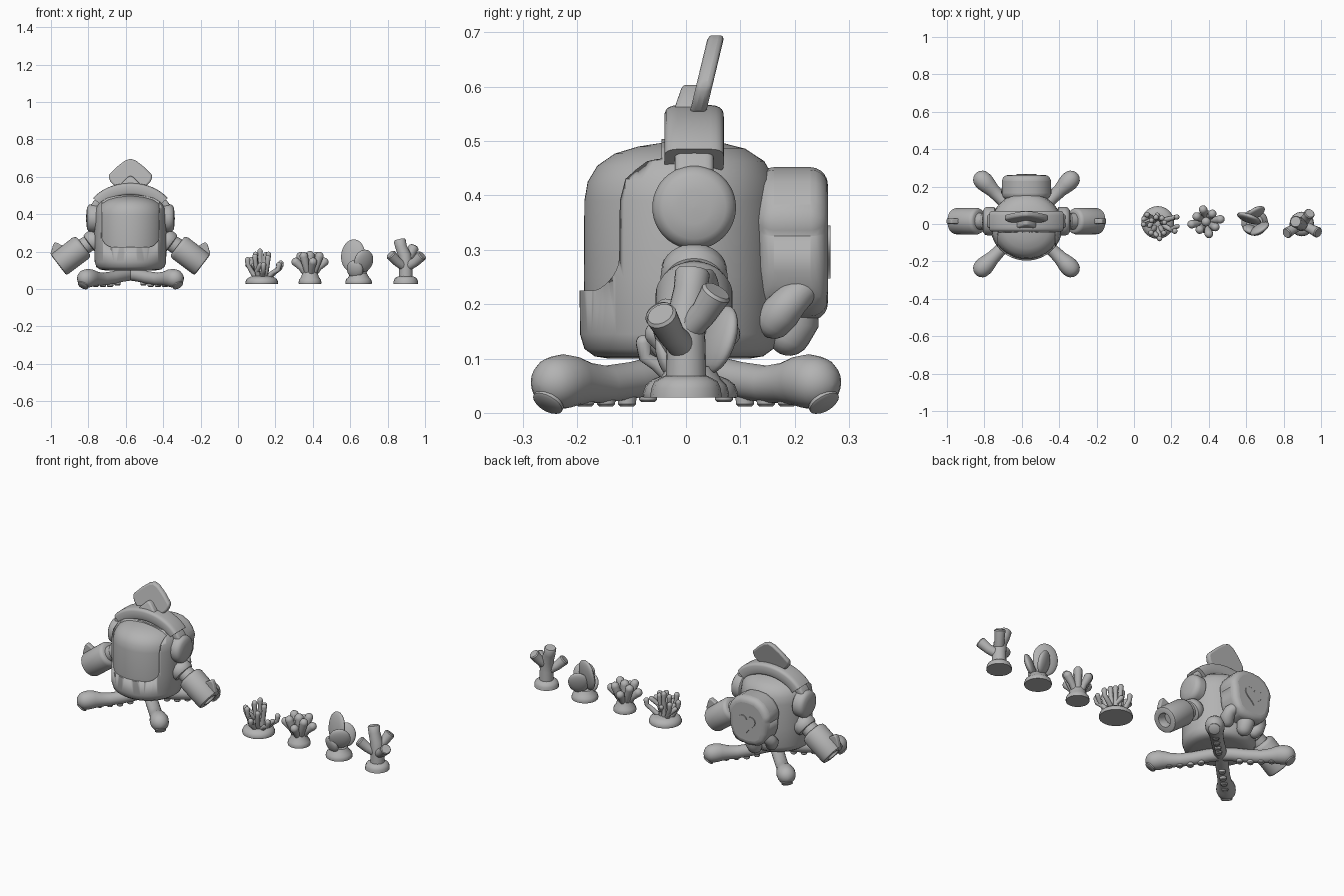
import bpy, bmesh, math, random
from mathutils import Vector, Matrix

if "Cube" in bpy.data.objects:
    bpy.data.objects.remove(bpy.data.objects["Cube"])

random.seed(4)
GREY = bpy.data.materials.new("plain_grey")
GREY.diffuse_color = (0.45, 0.45, 0.45, 1)
GREY.use_nodes = True
GREY.node_tree.nodes["Principled BSDF"].inputs["Base Color"].default_value = GREY.diffuse_color
CX = -0.575          # robot centre in x
AY = 0.015           # depth of ears, arms and headband


def finish(name, bm, bevel=0.0, segs=3):
    bmesh.ops.recalc_face_normals(bm, faces=bm.faces)
    me = bpy.data.meshes.new(name)
    bm.to_mesh(me)
    bm.free()
    me.materials.append(GREY)
    ob = bpy.data.objects.new(name, me)
    bpy.context.collection.objects.link(ob)
    bpy.ops.object.select_all(action='DESELECT')
    bpy.context.view_layer.objects.active = ob
    ob.select_set(True)
    bpy.ops.object.shade_smooth_by_angle(angle=math.radians(40))
    if bevel:
        m = ob.modifiers.new("bevel", 'BEVEL')
        m.width, m.segments, m.limit_method = bevel, segs, 'ANGLE'
    return ob


def skin(name, rings):
    """Join equal rings of points into a closed tube."""
    bm = bmesh.new()
    vs = [[bm.verts.new(p) for p in r] for r in rings]
    n = len(vs[0])
    for a, b in zip(vs, vs[1:]):
        for i in range(n):
            bm.faces.new((a[i], a[(i + 1) % n], b[(i + 1) % n], b[i]))
    bm.faces.new(vs[0])
    bm.faces.new(vs[-1])
    return finish(name, bm)


def lathe(name, prof, base=(0, 0, 0), axis=(0, 0, 1), sx=1.0, n=32):
    """Turn (distance, radius) pairs around an axis."""
    q = Vector(axis).to_track_quat('Z', 'Y').to_matrix()
    rings = []
    for d, r in prof:
        r = max(r, 0.0005)
        rings.append([Vector(base) + q @ Vector((sx * r * math.cos(t), r * math.sin(t), d))
                      for t in [2 * math.pi * i / n for i in range(n)]])
    return skin(name, rings)


def tube(name, pts, n=16, flat=False):
    """Sweep circles along (x, y, z, radius) points, with domed or flat far end."""
    P = [Vector(p[:3]) for p in pts]
    R = [p[3] for p in pts]
    T = [(P[min(i + 1, len(P) - 1)] - P[max(i - 1, 0)]).normalized() for i in range(len(P))]
    q = T[0].to_track_quat('Z', 'Y')
    rings = []
    for i, t in enumerate(T):
        q = (q @ Vector((0, 0, 1))).rotation_difference(t) @ q

        def ring(off, r):
            c = P[i] + t * off
            rings.append([c + q @ Vector((r * math.cos(a), r * math.sin(a), 0))
                          for a in [2 * math.pi * k / n for k in range(n)]])
        dome = [0.35, 0.7, 1.05, 1.35, 1.55]
        if i == 0 and not flat:
            for a in reversed(dome):
                ring(-R[i] * math.sin(a), R[i] * math.cos(a))
        ring(0, R[i])
        if i == len(P) - 1:
            if flat:
                ring(R[i] * 0.2, R[i] * 0.85)
            else:
                for a in dome:
                    ring(R[i] * math.sin(a), R[i] * math.cos(a))
    return skin(name, rings)


def plate(name, outline, y0, y1, bevel=0.0, lean=0.0, segs=3):
    """Extrude an (x, z) outline along y, leaning back with height."""
    bm = bmesh.new()
    z0 = min(z for x, z in outline)
    f, b = [[bm.verts.new((x, y + lean * (z - z0), z)) for x, z in outline] for y in (y0, y1)]
    bm.faces.new(f)
    bm.faces.new(b)
    for i in range(len(f)):
        j = (i + 1) % len(f)
        bm.faces.new((f[i], f[j], b[j], b[i]))
    return finish(name, bm, bevel, segs)


def mirrored(half):
    return half + [(-x, z) for x, z in reversed(half) if x > 0.0001]


def shift(pts):
    return [(x + CX, z) for x, z in pts]


# inner body with visor surface, and outer shell with visor opening
body = [(.108, 0), (.108, .13), (.112, .15), (.125, .166), (.15, .173), (.25, .175), (.39, .174),
        (.425, .168), (.455, .150), (.477, .118), (.49, .075), (.497, .03), (.498, 0)]
lathe("visor_body", body, (CX, -.013, 0), sx=1.05, n=64)
shell_prof = [(.100, 0), (.100, .13), (.104, .155), (.118, .174), (.145, .182), (.25, .183), (.39, .182),
              (.43, .176), (.463, .157), (.486, .122), (.498, .075), (.504, .03), (.505, 0)]
shell = lathe("body_shell", shell_prof, (CX, -.013, 0), sx=1.05, n=64)
corner = [(.095 + .058 * math.sin(a), .285 - .06 * math.cos(a))
          for a in [math.pi / 2 * i / 8 for i in range(9)]]
cutter = plate("visor_cutter", shift(mirrored(corner + [(.153, .60)])), -.4, -.045)
cutter.hide_render = True
cutter.display_type = 'WIRE'
cut = shell.modifiers.new("visor_opening", 'BOOLEAN')
cut.operation, cut.object, cut.solver = 'DIFFERENCE', cutter, 'EXACT'


# headband: narrow strap and thicker top pad
def arch(name, a0, a1, wide, thick):
    rings = []
    for k in range(33):
        t = math.radians(a0 + (a1 - a0) * k / 32)
        c = Vector((CX + .205 * math.cos(t), AY, .385 + .148 * math.sin(t)))
        out = Vector((math.cos(t) / .205, 0, math.sin(t) / .148)).normalized()
        ring = []
        for i in range(24):
            u = 2 * math.pi * i / 24
            cu, su = math.cos(u), math.sin(u)
            ring.append(c + out * thick * math.copysign(abs(cu) ** .45, cu)
                        + Vector((0, wide * math.copysign(abs(su) ** .45, su), 0)))
        rings.append(ring)
    skin(name, rings)


arch("headband_strap", -5, 185, .036, .022)
arch("headband_pad", 32, 148, .055, .034)

# crest fin and small spike on the headband
plate("crest_fin", shift(mirrored([(0, .697), (.03, .686), (.07, .655), (.113, .612), (.117, .600),
      (.108, .575), (.085, .550), (0, .545)])), .005, .035, .010, .24)
plate("crest_spike", shift(mirrored([(0, .606), (.015, .598), (.05, .563), (.055, .55)])),
      -.025, .02, .008, .35)

for s in (-1, 1):
    # ear discs
    lathe("ear_disc", [(.165, 0), (.165, .066), (.172, .075), (.205, .077), (.222, .072), (.232, .058),
                       (.236, .03), (.237, 0)], (CX, AY, .378), (s, 0, 0), n=48)
    # arm: shoulder ring, upper arm, hollow hand, claw
    ax = (s * .796, 0, -.606)
    lathe("shoulder_ring", [(-.04, 0), (-.04, .05), (-.025, .06), (0, .062), (.014, .056), (.018, .045),
                            (.018, 0)], (CX + s * .205, AY, .248), ax)
    tube("upper_arm", [(CX + s * .15, AY, .285, .042), (CX + s * .21, AY, .252, .044),
                       (CX + s * .28, AY, .208, .046)], 24)
    lathe("hand", [(0, 0), (0, .056), (.006, .066), (.02, .071), (.155, .070), (.165, .067), (.168, .060),
                   (.168, .038), (.155, .033), (.12, .033), (.12, 0)], (CX + s * .251, AY, .230), ax)
    plate("hand_claw", [(CX + s * x, z) for x, z in [(.345, .22), (.39, .246), (.404, .25), (.414, .235),
          (.428, .185), (.40, .175)]], AY - .014, AY + .014, .006)
    # hoses under the backpack
    tube("pack_hose", [(CX + s * .075, .225, .235, .026), (CX + s * .10, .195, .208, .032),
                       (CX + s * .10, .175, .185, .036), (CX + s * .09, .163, .170, .034)], 20)

# four legs with foot balls, pads and suckers
for sx in (-1, 1):
    for sy in (-1, 1):
        def at(d, z):
            return Vector((CX + sx * d * .7, sy * d * .7, z))
        leg = [(0, .078, .033), (.06, .073, .034), (.14, .060, .034), (.21, .053, .034), (.26, .055, .038),
               (.295, .058, .046), (.32, .058, .050), (.338, .056, .049)]
        tube("leg", [(*at(d, z), r) for d, z, r in leg], 24)
        lathe("foot_pad", [(0, 0), (0, .030), (.006, .030), (.009, .026), (.009, 0)],
              at(.36, .022), (sx * .45, sy * .45, -.77), n=20)
        for d in (.10, .155, .21, .265):
            z = .012 if d > .13 else .02
            lathe("leg_sucker", [(0, 0), (0, .013), (.004, .017), (.02, .018), (.02, 0)], at(d, z), n=14)

# backpack, heart emblem and nozzle
plate("backpack", shift(mirrored([(0, .452), (.05, .447), (.09, .425), (.115, .395), (.137, .355),
      (.126, .325), (.12, .26), (.10, .205), (.06, .178), (0, .170)])), .13, .261, .042, 0, 5)
heart = []
for i in range(32):
    t = 2 * math.pi * i / 32
    heart.append((CX + .0034 * 16 * math.sin(t) ** 3, .305 + .0034 * (13 * math.cos(t)
                 - 5 * math.cos(2 * t) - 2 * math.cos(3 * t) - math.cos(4 * t))))
plate("heart_emblem", heart, .258, .266, .003, 0, 2)
tube("pack_nozzle", [(CX, .20, .20, .045), (CX, .20, .165, .044), (CX, .19, .145, .040)], 24)


# sea plants: common foot
def foot(name, x, y, r, top):
    lathe(name, [(.028, 0), (.028, r), (.036, r * 1.02), (.052, r * .95), (.062, r * .8),
                 (top, r * .62), (top + .005, 0)], (x, y, 0), n=24)


# branching coral with thin knobbly stems
X, Y = .127, .008
foot("branch_coral_base", X, Y, .086, .068)
for i in range(11):
    a = i * 2.4
    reach = (.035, .075, .105)[i % 3]
    h = (.195, .17, .135)[i % 3] + random.uniform(-.012, .012)
    c, s = math.cos(a), math.sin(a)
    tube("coral_stem", [(X + c * .025, Y + s * .02, .05, .015), (X + c * reach * .7, Y + s * reach * .6, .09, .013),
                        (X + c * reach, Y + s * reach * .8, h - .03, .012),
                        (X + c * reach * 1.03, Y + s * reach * .82, h - .004, .015)], 10)
    if i % 2:
        tube("coral_twig", [(X + c * reach * .8, Y + s * reach * .65, .095, .011),
                            (X + c * reach - s * .03, Y + s * reach * .8 + c * .03, .128, .013)], 10)

# finger coral with fat fingers
X, Y = .385, .012
foot("finger_coral_base", X, Y, .060, .10)
tube("coral_finger", [(X, Y, .07, .02), (X, Y, .13, .020), (X, Y, .178, .025)], 14)
for i in range(8):
    c, s = math.cos(i * math.pi / 4 + .2), math.sin(i * math.pi / 4 + .2)
    k, h = ((.078, .145), (.06, .175))[i % 2]
    tube("coral_finger", [(X + c * .015, Y + s * .015, .07, .017), (X + c * k * .6, Y + s * k * .55, .115, .018),
                          (X + c * k, Y + s * k * .85, h, .023)], 14)

# plate coral made of flattened discs
X, Y = .645, .008
foot("plate_coral_base", X, Y, .070, .085)
for px, py, pz, rx, rz, yaw, tilt in [(.615, .03, .178, .068, .088, -.35, -.15), (.672, -.025, .150, .058, .062, .55, .25),
                                      (.650, .06, .135, .055, .065, .5, -.3), (.625, -.03, .105, .045, .05, -.3, .3)]:
    bm = bmesh.new()
    m = (Matrix.Translation((px, py, pz)) @ Matrix.Rotation(yaw, 4, 'Z') @ Matrix.Rotation(tilt, 4, 'X')
         @ Matrix.Diagonal((rx, .021, rz, 1)))
    bmesh.ops.create_uvsphere(bm, u_segments=24, v_segments=14, radius=1, matrix=m)
    finish("coral_plate", bm)

# tree coral with blunt boughs
X, Y = .897, .0
lathe("tree_coral_base", [(.028, 0), (.028, .066), (.045, .064), (.058, .058), (.068, .040), (.07, 0)], (X, Y, 0), n=16)
tube("coral_trunk", [(X, Y, .04, .038), (X, Y, .12, .036), (X - .006, Y, .18, .034), (X - .025, Y + .008, .225, .031),
                     (X - .032, Y + .012, .258, .032)], 20, True)
for tip in [(.982, -.045, .178), (.818, -.048, .182), (.938, .055, .220)]:
    root = Vector((X, Y, .115 if tip[2] < .2 else .15))
    mid = root.lerp(Vector(tip), .6) - Vector((0, 0, .008))
    tube("coral_bough", [(*root, .026), (*mid, .025), (*tip, .029)], 18, True)
